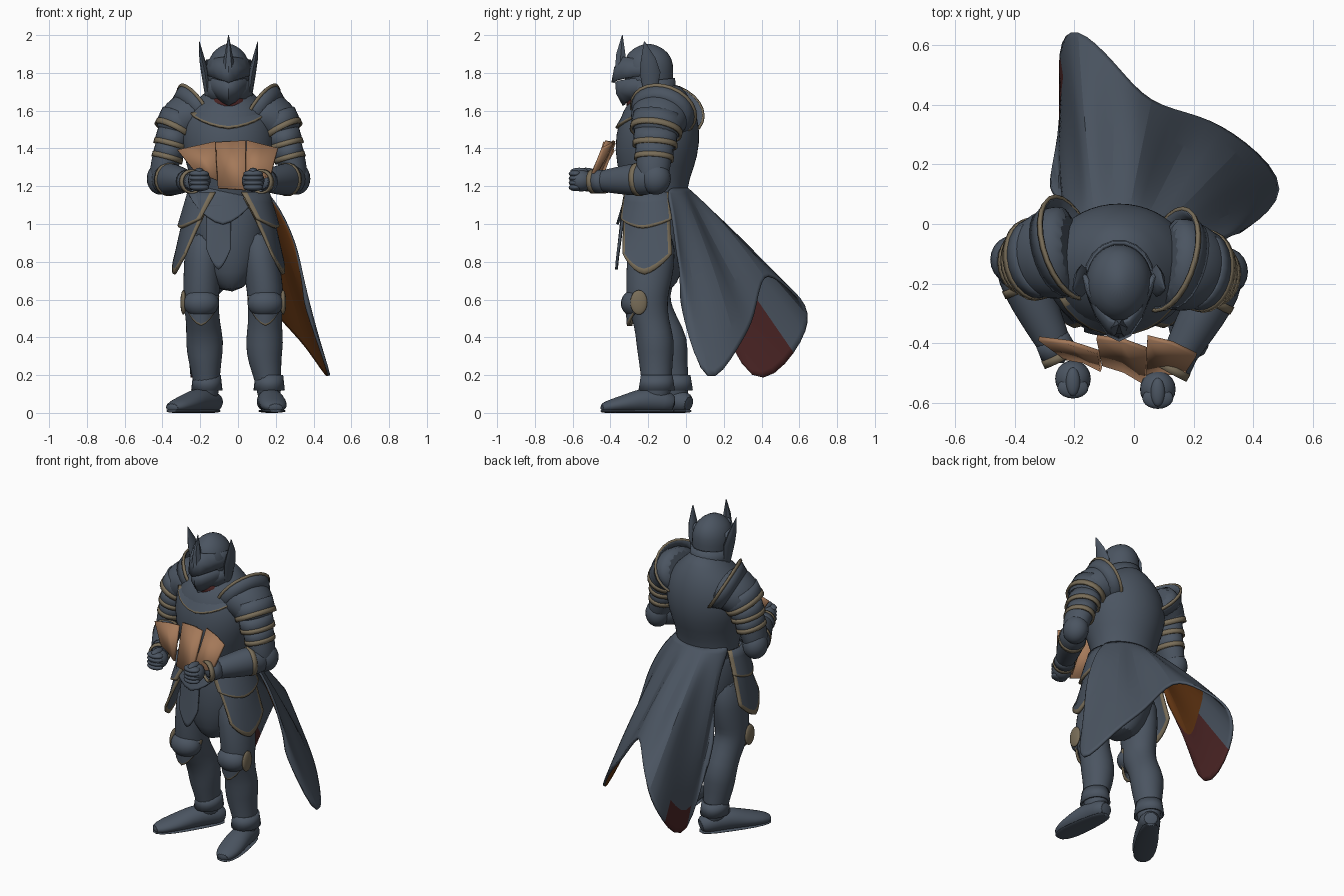
import bpy, math
from mathutils import Vector as V

old = bpy.data.objects.get("Cube")
if old:
    bpy.data.objects.remove(old, do_unlink=True)


def material(name, rgb):
    m = bpy.data.materials.new(name)
    m.use_nodes = True
    m.diffuse_color = (*rgb, 1)
    m.node_tree.nodes["Principled BSDF"].inputs["Base Color"].default_value = (*rgb, 1)
    return m


STEEL = material("blue_steel", (.07, .09, .12))
GOLD = material("dull_gold", (.19, .153, .098))
CARD = material("tan_card", (.37, .19, .10))
BROWN = material("brown_lining", (.12, .035, .006))
MAROON = material("maroon_cloth", (.07, .018, .018))
CX = -.05  # centre line of the upper body
Y, Z = V((0, 1, 0)), V((0, 0, 1))


def add(name, verts, faces, mats, rule=None, thick=0, sub=0, offset=-1, shift=0):
    me = bpy.data.meshes.new(name)
    me.from_pydata(verts, [], faces)
    for m in mats:
        me.materials.append(m)
    for i, p in enumerate(me.polygons):
        p.material_index = rule(i) if rule else 0
    ob = bpy.data.objects.new(name, me)
    bpy.context.collection.objects.link(ob)
    if sub:
        mod = ob.modifiers.new("smooth", 'SUBSURF')
        mod.levels = mod.render_levels = sub
    if thick:
        mod = ob.modifiers.new("thickness", 'SOLIDIFY')
        mod.thickness, mod.offset, mod.material_offset = thick, offset, shift
    return ob


def loft(name, rings, mat=STEEL, ref=Y, n=18, sub=1, cap=True):
    """Tube through rings of (x, y, z, radius across, radius along ref)."""
    pts = [V(r[:3]) for r in rings]
    verts, faces = [], []
    for i, r in enumerate(rings):
        t = (pts[min(i + 1, len(pts) - 1)] - pts[max(i - 1, 0)]).normalized()
        u = ref.cross(t).normalized()
        v = t.cross(u)
        for k in range(n):
            a = math.tau * k / n
            verts.append(pts[i] + u * r[3] * math.cos(a) + v * r[4] * math.sin(a))
    for i in range(len(rings) - 1):
        for k in range(n):
            a, b = i * n + k, i * n + (k + 1) % n
            faces.append((a, b, b + n, a + n))
    if cap:
        faces += [tuple(range(n))[::-1], tuple(range(len(verts) - n, len(verts)))]
    return add(name, verts, faces, [mat], sub=sub, thick=0 if cap else .012)


def grid(name, rows, mats, rule=None, **kw):
    nr, nc = len(rows), len(rows[0])
    faces = [(j * nc + i, (j + 1) * nc + i, (j + 1) * nc + i + 1, j * nc + i + 1)
             for j in range(nr - 1) for i in range(nc - 1)]
    pick = (lambda f: rule(f // (nc - 1), f % (nc - 1), nr - 1, nc - 1)) if rule else None
    return add(name, [p for r in rows for p in r], faces, mats, pick, **kw)


def plate(name, c, a0, a1, z0, z1, r0, r1, lift, side=1, sweep=0, lean=0, rim=GOLD):
    """Curved armour plate hung around a centre, with a rim along its free edges."""
    us = [0, .08] + [k / 10 for k in range(1, 10)] + [.93, 1]
    rows = []
    for v in (0, .3, .6, .93, 1):
        row = []
        for u in us[::side]:
            a = side * math.radians(a0 + sweep * v * (1 - u) + (a1 - a0) * u)
            zb = z1 + lift * abs(2 * u - 1) ** 1.5
            row.append((c[0] + side * lean * v + (r0[0] + (r1[0] - r0[0]) * v) * math.sin(a),
                        c[1] - (r0[1] + (r1[1] - r0[1]) * v) * math.cos(a),
                        z0 + (zb - z0) * v))
        rows.append(row)
    border = lambda j, i, nr, nc: int(j == nr - 1 or i in (0, nc - 1))
    return grid(name, rows, [STEEL, rim], border, thick=.014)


def lame(name, a, b, rim_end=True):
    """Open armour band with a gold rim at one end."""
    mix = lambda t, s=1: [p + (q - p) * t for p, q in zip(a[:3], b[:3])] + \
        [(p + (q - p) * t) * s for p, q in zip(a[3:], b[3:])]
    loft(name, [a, mix(.5), b], sub=0, cap=False, n=24)
    t0, t1 = (.7, 1.03) if rim_end else (-.04, .18)
    loft(name + "_trim", [mix(t0, 1.03), mix(t1, 1.03)], GOLD, sub=0, cap=False, n=24)


def ball(name, loc, size, mat=STEEL):
    bpy.ops.mesh.primitive_uv_sphere_add(segments=20, ring_count=12, location=loc)
    ob = bpy.context.object
    ob.name, ob.scale = name, size
    ob.data.materials.append(mat)
    return ob


# Torso, hips and collar
loft("torso", [(CX, -.15, 1.02, .205, .16), (CX, -.155, 1.18, .185, .155), (CX, -.165, 1.3, .22, .21),
               (CX, -.15, 1.45, .265, .23), (CX, -.135, 1.6, .235, .2), (CX, -.14, 1.69, .13, .14),
               (CX, -.15, 1.73, .09, .1)], n=24)
loft("hips", [(CX + .02, -.16, .64, .05, .09), (CX + .01, -.16, .73, .14, .14),
              (CX, -.16, .9, .2, .17), (CX, -.155, 1.08, .2, .165), (CX, -.155, 1.2, .18, .15)])
loft("collar", [(CX, -.19, 1.58, .12, .13), (CX, -.195, 1.64, .115, .13), (CX, -.18, 1.68, .1, .11)], MAROON)
plate("gorget", (CX, -.15), -65, 65, 1.63, 1.51, (.14, .155), (.225, .225), .08)
plate("belly_plate", (CX - .03, -.155), -60, 60, 1.2, 1.0, (.18, .155), (.21, .215), .16, rim=STEEL)
plate("loin_plate", (CX - .05, -.16), -20, 18, 1.1, .76, (.2, .18), (.2, .215), .11, rim=STEEL)

# Helmet with brow, beak, crest and wings
loft("helmet", [(CX, -.17, 1.63, .1, .11), (CX, -.185, 1.69, .1, .115), (CX, -.2, 1.8, .12, .138),
                (CX, -.2, 1.88, .108, .13), (CX, -.2, 1.93, .065, .085), (CX, -.2, 1.955, .015, .02)])
loft("helmet_neck_guard", [(CX, -.185, 1.76, .115, .13), (CX, -.175, 1.66, .12, .125)], sub=0, cap=False)


def face_plate(name, rows):
    """Wedge-shaped visor piece, mirrored about the centre line."""
    out = []
    for yc, zc, ys, zs, w in rows:
        out.append([(CX + w * u, ys + (yc - ys) * (1 - abs(u) ** 2.1), zs + (zc - zs) * (1 - abs(u)))
                    for u in (-1, -.8, -.6, -.3, 0, .3, .6, .8, 1)])
    grid(name, out, [STEEL], thick=.015)


face_plate("visor_brow", [(-.34, 1.89, -.18, 1.87, .12), (-.38, 1.83, -.17, 1.82, .13),
                          (-.395, 1.75, -.17, 1.79, .13)])
face_plate("visor_beak", [(-.375, 1.75, -.17, 1.78, .125), (-.37, 1.69, -.17, 1.72, .122),
                          (-.335, 1.625, -.17, 1.68, .1)])
loft("crest_spike", [(CX, -.35, 1.82, .035, .03), (CX, -.345, 1.9, .02, .028),
                     (CX, -.337, 2, .002, .002)], n=6, sub=0)
for s, tag in ((1, "left"), (-1, "right")):
    loft(tag + "_helmet_wing", [(CX + s * .11, -.19, 1.68, .015, .03), (CX + s * .125, -.19, 1.8, .02, .055),
                                (CX + s * .14, -.2, 1.87, .015, .04), (CX + s * .155, -.22, 1.965, .002, .003)],
         n=8, sub=0)

# Pauldrons and upper arms
for s, tag in ((1, "left"), (-1, "right")):
    dy = -.02 * s

    def at(o, y, z, a, b):
        return (CX + s * o, y + dy, z, a, b)
    lame(tag + "_shoulder_flare", at(.17, -.1, 1.6, .16, .18), at(.225, -.12, 1.565, .125, .15), False)
    loft(tag + "_shoulder", [at(.15, -.11, 1.59, .13, .155), at(.2, -.115, 1.575, .135, .16),
                             at(.25, -.125, 1.55, .128, .152), at(.285, -.135, 1.5, .11, .13),
                             at(.3, -.14, 1.46, .09, .11)])
    lame(tag + "_shoulder_plate", at(.25, -.125, 1.565, .113, .138), at(.292, -.14, 1.485, .108, .136))
    lame(tag + "_upper_band", at(.285, -.14, 1.49, .09, .115), at(.307, -.145, 1.41, .092, .116))
    lame(tag + "_lower_band", at(.305, -.145, 1.42, .08, .1), at(.327, -.15, 1.34, .082, .102))
    loft(tag + "_upper_arm", [at(.28, -.135, 1.5, .09, .1), at(.325, -.15, 1.36, .078, .095),
                              at(.355, -.155, 1.26, .07, .09), at(.36, -.155, 1.2, .05, .06)])
    ball(tag + "_elbow_cop", at(.36, -.14, 1.24, 0, 0)[:3], (.073, .08, .085))

# Forearms and closed hands
for tag, e, w, h in (("left", (.3, -.18, 1.24), (.13, -.48, 1.225), (.08, -.555, 1.23)),
                     ("right", (-.4, -.13, 1.24), (-.25, -.44, 1.225), (-.205, -.52, 1.23))):
    e, w, h = V(e), V(w), V(h)
    p = lambda t, a, b: (*e.lerp(w, t), a, b)
    loft(tag + "_forearm", [p(-.1, .06, .07), p(.1, .082, .09), p(.4, .08, .085),
                            p(.75, .064, .064), p(1.1, .048, .048)], ref=Z)
    loft(tag + "_cuff", [p(.8, .058, .058), p(1.02, .064, .064)], ref=Z, sub=0, cap=False)
    loft(tag + "_cuff_trim", [p(.98, .065, .065), p(1.06, .065, .065)], GOLD, ref=Z, sub=0, cap=False)
    loft(tag + "_elbow_trim", [p(.2, .082, .089), p(.28, .082, .088)], GOLD, ref=Z, sub=0, cap=False)
    ball(tag + "_palm", h, (.06, .062, .058))
    for k in range(4):
        ball(f"{tag}_finger_{k + 1}", h + V((0, -.03, .036 - .024 * k)), (.052, .036, .02))
    ball(tag + "_thumb", h + V((0, -.01, .05)), (.024, .048, .018))

# Three fanned cards held at the chest
cards = (((-.32, -.385, 1.39), (-.12, -.43, 1.435), (-.11, -.49, 1.23), (-.23, -.45, 1.28)),
         ((-.125, -.38, 1.43), (.04, -.42, 1.44), (.04, -.535, 1.18), (-.105, -.47, 1.19)),
         ((.045, -.38, 1.44), (.21, -.44, 1.4), (.17, -.5, 1.25), (.04, -.52, 1.2)))
for k, c in enumerate(cards):
    tl, tr, br, bl = map(V, c)
    grid(f"card_{k + 1}", [[tl, tl.lerp(tr, .5) + Y * .01, tr], [bl, bl.lerp(br, .5) + Y * .01, br]],
         [CARD], thick=.016, offset=0)

# Tassets draped from the waist over the thighs
for s, tag in ((1, "left"), (-1, "right")):
    c = (CX + s * .04, -.165)
    plate(tag + "_lower_tasset", c, 14, 118, 1.14, .735, (.18, .165), (.125, .195), .11, s, 14, .135)
    plate(tag + "_upper_tasset", c, 10, 120, 1.17, .98, (.178, .165), (.18, .197), .05, s, 10, .05)

# Legs, knees and boots; the right leg stands further back
for tag, s, hip, knee, calf, ankle, toe in (
        ("left", 1, (.1, -.17), (.145, -.205), (.14, -.16), (.165, -.155), (.2, -.45)),
        ("right", -1, (-.18, -.17), (-.195, -.19), (-.175, -.085), (-.165, -.06), (-.355, -.35))):
    mid = ((knee[0] + calf[0]) / 2, (knee[1] + calf[1]) / 2)
    thigh = ((knee[0] + hip[0]) / 2, (knee[1] + hip[1]) / 2)
    loft(tag + "_leg", [(*hip, .98, .1, .12), (*thigh, .78, .1, .132), (*knee, .65, .098, .115),
                        (*knee, .57, .095, .11), (*mid, .48, .088, .092), (*calf, .37, .104, .105),
                        (*calf, .27, .088, .09), (*ankle, .16, .068, .08), (*ankle, .04, .06, .07)])
    ball(tag + "_knee_cop", (knee[0], knee[1] - .06, .58), (.095, .08, .075))
    plate(tag + "_knee_plate", knee, -75, 75, .62, .46, (.1, .12), (.095, .108), .14)
    ball(tag + "_knee_wing", (knee[0] + s * .094, knee[1] - .045, .585), (.016, .045, .065), GOLD)
    loft(tag + "_boot_cuff", [(*ankle, .2, .074, .085), (*ankle, .12, .083, .098)], sub=0, cap=False)
    a, t = V((*ankle, 0)), V((*toe, 0))
    d = (t - a).normalized()
    f = lambda k, h, w: (*(a.lerp(t, k) + Z * h), w, h)
    heel = a - d * .1
    loft(tag + "_boot", [(*(heel + Z * .045), .045, .045), f(-.15, .06, .066), f(.2, .07, .068),
                         f(.5, .052, .076), f(.8, .037, .07), f(1.02, .024, .038)], ref=Z)
    loft(tag + "_sole", [(*(heel + Z * .01), .035, .01), f(-.1, .01, .06), f(.5, .01, .072),
                         f(.85, .01, .064), f(1.02, .01, .03)], ref=Z)

# Wind-blown cape from the waist, lined inside
hem = [(.36, -.03, .55), (.55, .11, .07), (.37, .29, .37), (.22, .37, .5), (.05, .4, .78),
       (-.06, .54, .68), (-.2, .68, .54), (-.265, .6, .33), (-.24, .34, .06), (-.29, .15, .64)]
rows = []
for j in range(9):
    t = j / 8
    row = []
    for i, p in enumerate(hem):
        a = math.radians(108 + 144 * i / (len(hem) - 1))
        out = V((math.sin(a), -math.cos(a), 0))
        top = V((CX + .2 * out.x, -.15 + .165 * out.y, 1.19))
        q = top.lerp(V(p), t)
        q.xy = top.xy.lerp(V(p).xy, t ** (.72 if i < 2 else .94))
        row.append(q + out * (.042 * (-1) ** i * math.sin(math.pi * t)))
    rows.append(row)


def lining(j, i, nr, nc):
    """Slot pairs hold the outside and inside colour."""
    if i == 7 and j == nr - 1:
        return 6
    if i in (5, 6) and j >= nr - 3:
        return 4
    return 2 if i >= 7 and j >= nr - 3 else 0


grid("cape", rows, [STEEL, BROWN, STEEL, MAROON, STEEL, STEEL, MAROON, MAROON], lining,
     thick=.014, sub=2, shift=1)

# Smooth shading with sharp edges kept
for ob in bpy.context.scene.objects:
    ob.select_set(ob.type == 'MESH')
    if ob.type == 'MESH':
        bpy.context.view_layer.objects.active = ob
bpy.ops.object.shade_smooth_by_angle(angle=math.radians(40))
